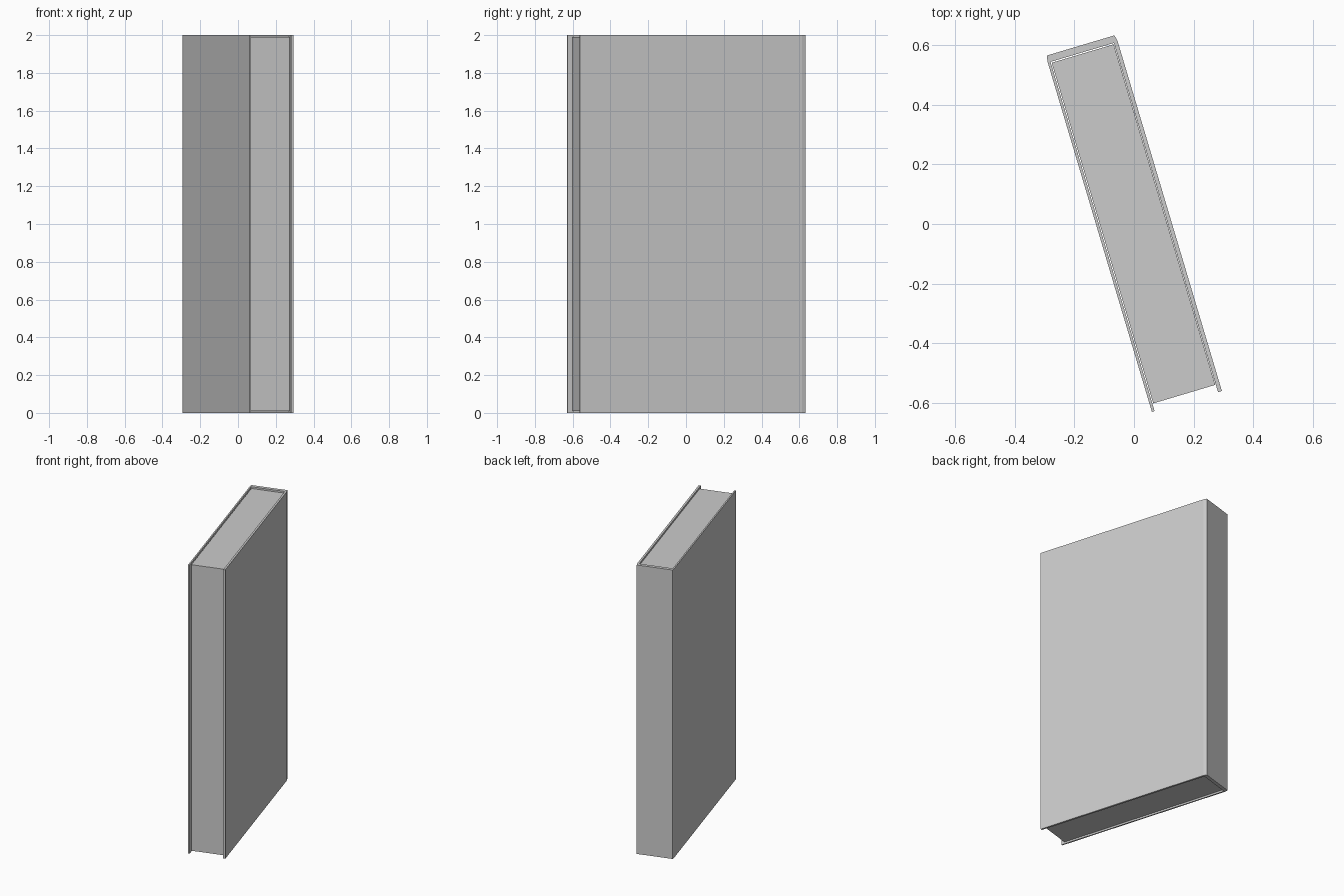
import bpy, bmesh, math

if "Cube" in bpy.data.objects:
    bpy.data.objects.remove(bpy.data.objects["Cube"])

ANGLE = math.radians(16.6)  # the book stands turned about z


def extrude_profile(name, points, z0, z1):
    """Prism from a plan outline (width, length) between two heights."""
    bm = bmesh.new()
    base = bm.faces.new([bm.verts.new((x, y, z0)) for x, y in points])
    top = bmesh.ops.extrude_face_region(bm, geom=[base])["geom"]
    verts = [g for g in top if isinstance(g, bmesh.types.BMVert)]
    bmesh.ops.translate(bm, verts=verts, vec=(0, 0, z1 - z0))
    bmesh.ops.recalc_face_normals(bm, faces=bm.faces)
    mesh = bpy.data.meshes.new(name)
    bm.to_mesh(mesh)
    bm.free()
    obj = bpy.data.objects.new(name, mesh)
    bpy.context.collection.objects.link(obj)
    obj.rotation_euler.z = ANGLE
    return obj


# Cover: U-shaped boards joined by a spine with slightly chamfered corners
extrude_profile("cover", [
    (-0.1225, -0.621), (-0.113, -0.621), (-0.113, 0.601), (0.109, 0.601),
    (0.109, -0.621), (0.1225, -0.621), (0.1225, 0.603), (0.118, 0.625),
    (-0.119, 0.625), (-0.1225, 0.603),
], 0.0, 2.0)

# Page block: set slightly back from the boards on every open side
extrude_profile("pages", [
    (-0.110, -0.595), (0.107, -0.595), (0.107, 0.597), (-0.110, 0.597),
], 0.01, 1.99)
